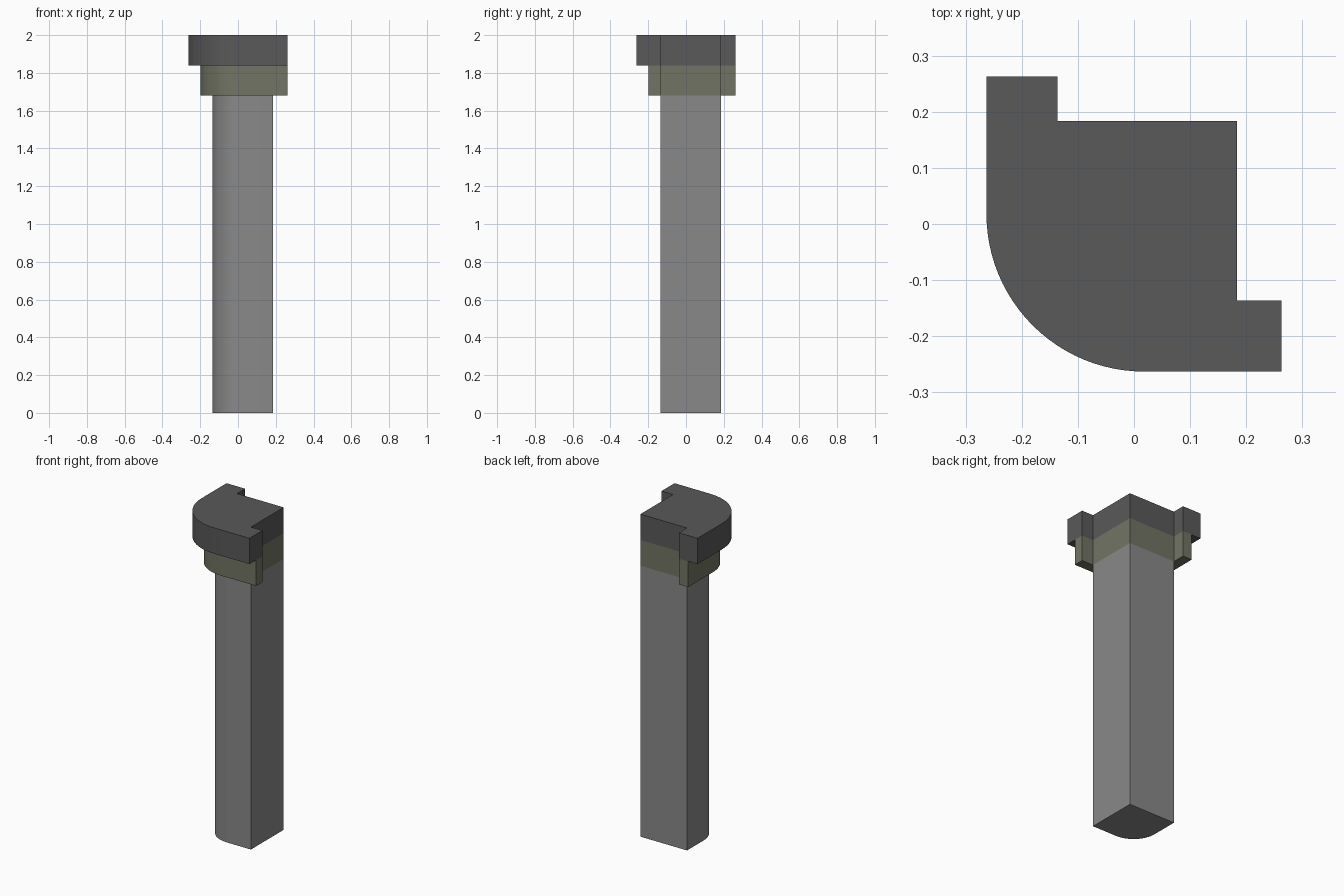
import bpy, bmesh, math

if "Cube" in bpy.data.objects:
    bpy.data.objects.remove(bpy.data.objects["Cube"])

INNER = 0.184      # flat sides of the shaft
NOTCH = -0.136     # outer sides of the shaft, where the arms begin
ARM = 0.263        # ends of the projecting arms
CENTRE = 0.018     # shared centre of the rounded corner
STEPS = 24


def profile(outer, arms):
    """Quarter-rounded outline, optionally with two arms along the outer sides."""
    radius = CENTRE + outer
    pts = [(CENTRE + radius * math.cos(a), CENTRE + radius * math.sin(a))
           for a in (math.pi + math.pi / 2 * i / STEPS for i in range(STEPS + 1))]
    if arms:
        pts += [(ARM, -outer), (ARM, NOTCH), (INNER, NOTCH), (INNER, INNER),
                (NOTCH, INNER), (NOTCH, ARM), (-outer, ARM)]
    else:
        pts += [(INNER, -outer), (INNER, INNER), (-outer, INNER)]
    return pts


def extrude(name, pts, z0, z1, color):
    bm = bmesh.new()
    face = bm.faces.new([bm.verts.new((x, y, z0)) for x, y in pts])
    top = bmesh.ops.extrude_face_region(bm, geom=[face])["geom"]
    bmesh.ops.translate(bm, vec=(0, 0, z1 - z0),
                        verts=[g for g in top if isinstance(g, bmesh.types.BMVert)])
    bmesh.ops.recalc_face_normals(bm, faces=bm.faces)
    mesh = bpy.data.meshes.new(name)
    bm.to_mesh(mesh)
    bm.free()
    obj = bpy.data.objects.new(name, mesh)
    bpy.context.collection.objects.link(obj)
    bpy.ops.object.select_all(action='DESELECT')
    obj.select_set(True)
    bpy.context.view_layer.objects.active = obj
    bpy.ops.object.shade_smooth_by_angle(angle=math.radians(30))
    mat = bpy.data.materials.new(name + "_material")
    mat.diffuse_color = (*color, 1)
    mat.use_nodes = True
    mat.node_tree.nodes["Principled BSDF"].inputs["Base Color"].default_value = mat.diffuse_color
    mesh.materials.append(mat)
    return obj


# Corner post shaft
extrude("post_shaft", profile(0.136, False), 0.0, 1.68, (0.25, 0.25, 0.25))
# Lower olive collar, stepped out from the shaft
extrude("lower_collar", profile(0.199, True), 1.68, 1.84, (0.165, 0.175, 0.127))
# Dark cap, stepped out again
extrude("top_cap", profile(0.263, True), 1.84, 2.0, (0.1, 0.1, 0.1))
